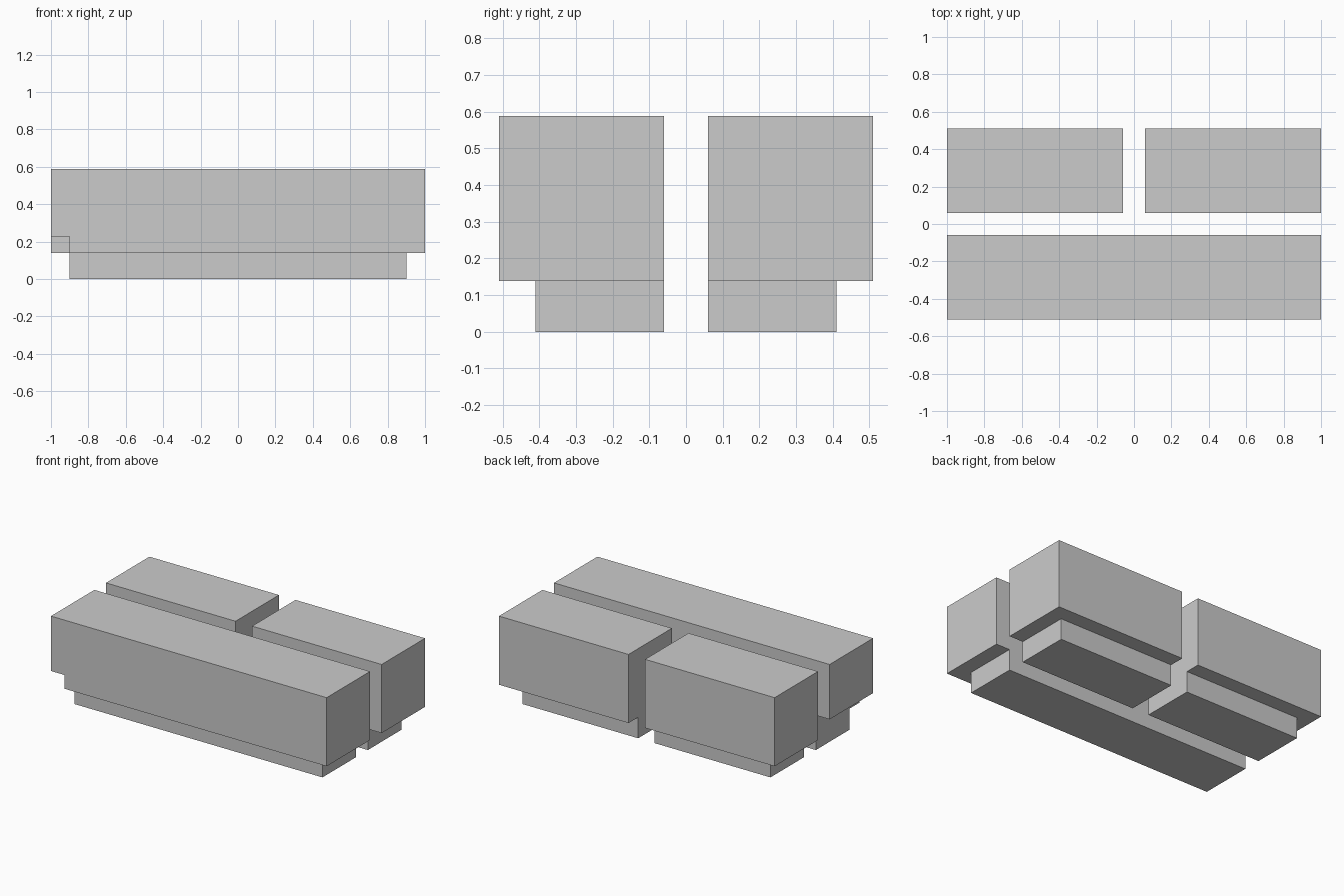
import bpy
import bmesh

if "Cube" in bpy.data.objects:
    bpy.data.objects.remove(bpy.data.objects["Cube"])

# Shared dimensions
END, INNER, OUTER, STEP = 1.0, 0.06, 0.51, 0.1
BASE_TOP, TOP, NOTCH_TOP = 0.138, 0.588, 0.228


def prism(name, profile, y0, y1):
    """Extrude an x-z profile from y0 to y1."""
    bm = bmesh.new()
    face = bm.faces.new([bm.verts.new((x, y0, z)) for x, z in profile])
    side = bmesh.ops.extrude_face_region(bm, geom=[face])["geom"]
    verts = [g for g in side if isinstance(g, bmesh.types.BMVert)]
    bmesh.ops.translate(bm, vec=(0, y1 - y0, 0), verts=verts)
    bmesh.ops.recalc_face_normals(bm, faces=bm.faces)
    mesh = bpy.data.meshes.new(name)
    bm.to_mesh(mesh)
    bm.free()
    obj = bpy.data.objects.new(name, mesh)
    bpy.context.collection.objects.link(obj)
    return obj


def box(name, x0, x1, y0, y1, z0, z1):
    return prism(name, [(x0, z0), (x1, z0), (x1, z1), (x0, z1)], y0, y1)


# Long front block, with a notch under its left end
prism("front_block",
      [(-END + STEP, BASE_TOP), (END, BASE_TOP), (END, TOP),
       (-END, TOP), (-END, NOTCH_TOP), (-END + STEP, NOTCH_TOP)],
      -OUTER, -INNER)
box("front_plinth", -END + STEP, END - STEP, -OUTER + STEP, -INNER, 0, BASE_TOP)

# Two short back blocks, each on a plinth recessed on the outer sides
for side, s in (("left", -1), ("right", 1)):
    x0, x1 = sorted((s * INNER, s * END))
    box(f"back_{side}_block", x0, x1, INNER, OUTER, BASE_TOP, TOP)
    x0, x1 = sorted((s * INNER, s * (END - STEP)))
    box(f"back_{side}_plinth", x0, x1, INNER, OUTER - STEP, 0, BASE_TOP)
